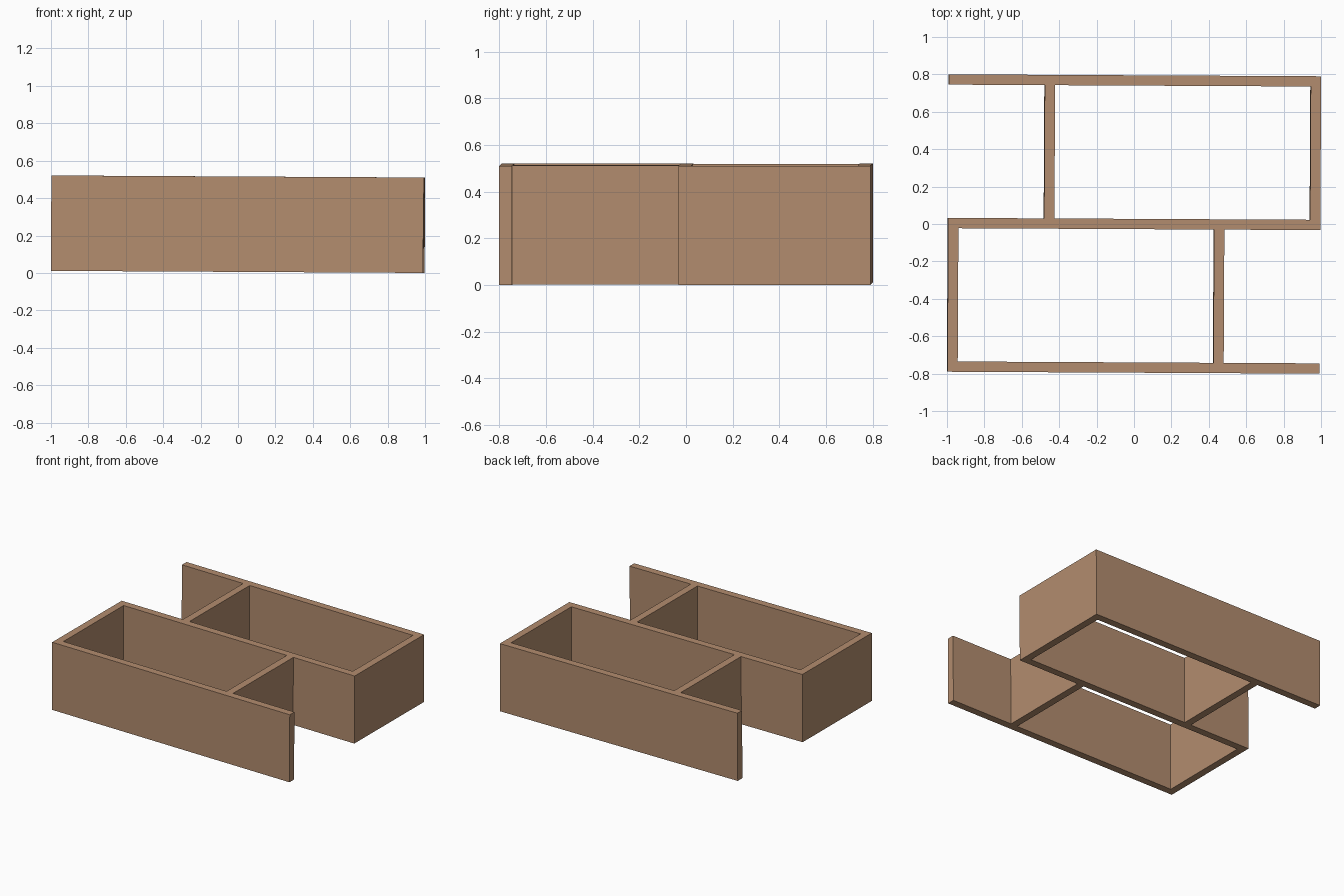
import bpy
from mathutils import Matrix

if "Cube" in bpy.data.objects:
    bpy.data.objects.remove(bpy.data.objects["Cube"])

T = 0.055          # board thickness
L = 0.995          # half length of the long boards
W = 0.795          # half width of the whole shelf
H = 0.51           # board depth (upright here)

wood = bpy.data.materials.new("warm_brown_wood")
wood.diffuse_color = (0.45, 0.265, 0.158, 1)
wood.use_nodes = True
wood.node_tree.nodes["Principled BSDF"].inputs["Base Color"].default_value = wood.diffuse_color

# The whole shelf lies very slightly askew
pose = (Matrix.Translation((0, 0, H / 2 + 0.0055))
        @ Matrix.Rotation(-0.0052, 4, 'Z')
        @ Matrix.Rotation(0.0055, 4, 'Y'))


def board(name, x0, x1, y0, y1):
    bpy.ops.mesh.primitive_cube_add(size=1)
    ob = bpy.context.object
    ob.name = name
    ob.data.transform(Matrix.Translation(((x0 + x1) / 2, (y0 + y1) / 2, 0))
                      @ Matrix.Diagonal((x1 - x0, y1 - y0, H, 1)))
    ob.data.materials.append(wood)
    ob.matrix_world = pose


# Shared middle board
board("middle_board", -L, L, -T / 2, T / 2)

# Two matching halves, each the other turned half a circle
for side, s in (("back", 1), ("front", -1)):
    for part, x0, x1, y0, y1 in (
            ("long_board", -L, L, W - T, W),
            ("end_board", L - T, L, T / 2, W - T),
            ("divider", -0.482, -0.482 + T, T / 2, W - T)):
        xs, ys = sorted((s * x0, s * x1)), sorted((s * y0, s * y1))
        board(f"{side}_{part}", *xs, *ys)
